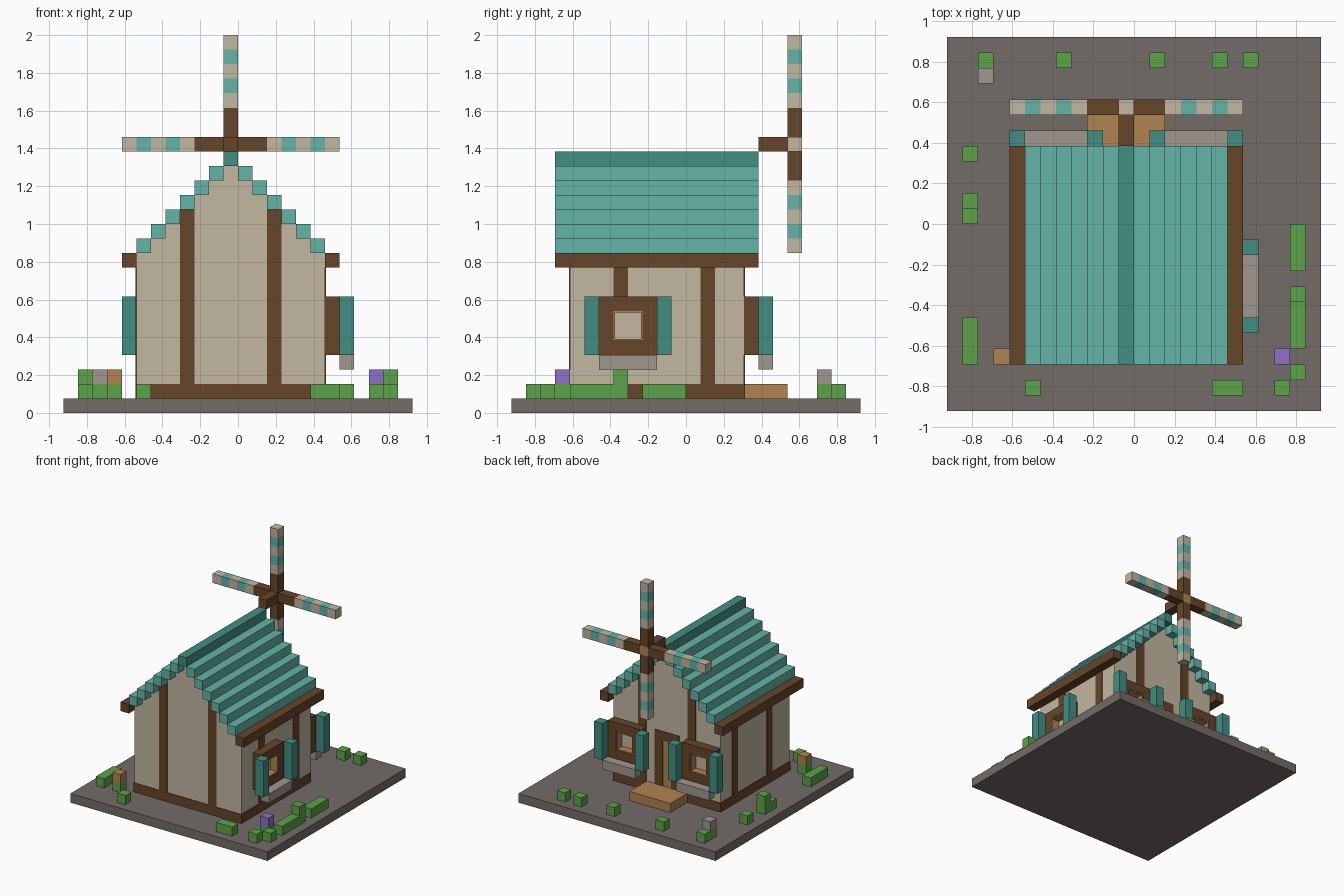
import bpy, bmesh

if "Cube" in bpy.data.objects:
    bpy.data.objects.remove(bpy.data.objects["Cube"], do_unlink=True)

V = 1 / 13          # size of one block
T = 0.06            # plate thickness in blocks (under 0.005 units)


def srgb(h):
    c = [int(h[i:i + 2], 16) / 255 for i in (0, 2, 4)]
    return [x / 12.92 if x <= 0.04045 else ((x + 0.055) / 1.055) ** 2.4 for x in c] + [1.0]


def material(name, h):
    m = bpy.data.materials.new(name)
    m.use_nodes = True
    m.diffuse_color = srgb(h)
    m.node_tree.nodes["Principled BSDF"].inputs["Base Color"].default_value = srgb(h)
    return m


STONE = material("dark stone", "736C68")
GREY = material("light grey", "A0978F")
PLASTER = material("plaster", "C2B7A0")
BROWN = material("dark timber", "664529")
WOOD = material("light wood", "B08350")
TEAL = material("light teal", "64B4A8")
DTEAL = material("dark teal", "428F83")
GREEN = material("leaf green", "5CA348")
PURPLE = material("purple", "9070C8")


def blocks(name, mat, boxes):
    """Boxes given in block units as (x0, x1, y0, y1, z0, z1)."""
    bm = bmesh.new()
    for x0, x1, y0, y1, z0, z1 in boxes:
        r = bmesh.ops.create_cube(bm, size=1)
        for v in r["verts"]:
            v.co = (V * (x1 if v.co.x > 0 else x0),
                    V * (y1 if v.co.y > 0 else y0),
                    V * (z1 if v.co.z > 0 else z0))
    return finish(name, mat, bm)


def finish(name, mat, bm):
    bmesh.ops.recalc_face_normals(bm, faces=bm.faces)
    me = bpy.data.meshes.new(name)
    bm.to_mesh(me)
    bm.free()
    me.materials.append(mat)
    ob = bpy.data.objects.new(name, me)
    bpy.context.collection.objects.link(ob)
    return ob


# Ground slab
blocks("ground_slab", STONE, [(-12, 12, -12, 12, 0, 1)])

# House body: stepped gable profile extruded front to back
heights = [11 + min(i, 12 - i) for i in range(13)]
profile = [(-7, 1)]
for i, h in enumerate(heights):
    profile += [(-7 + i, h), (-6 + i, h)]
profile.append((6, 1))
bm = bmesh.new()
face = bm.faces.new([bm.verts.new((x * V, -8 * V, z * V)) for x, z in profile])
ext = bmesh.ops.extrude_face_region(bm, geom=[face])
for v in ext["geom"]:
    if isinstance(v, bmesh.types.BMVert):
        v.co.y = 4 * V
finish("house_walls", PLASTER, bm)

# Timber frame: sill band and flush posts
blocks("sill_band", BROWN, [(-7 - T, 6 + T, -8 - T, 4 + T, 1, 2)])
posts = []
for x in (-4, 2):
    posts.append((x, x + 1, -8 - T, 4 + T, 2, 14))
for y in (-5, 1):
    posts.append((-7 - T, 6 + T, y, y + 1, 2, 10))
blocks("timber_posts", BROWN, posts)

# Roof: stepped rows, ridge and eaves beams
blocks("roof_rows", TEAL, [(-7 + i, -6 + i, -9, 5, h, h + 1)
                           for i, h in enumerate(heights) if i != 6])
blocks("roof_ridge", DTEAL, [(-1, 0, -9, 5, 17, 18)])
blocks("eaves_beams", BROWN, [(x, x + 1, -9, 5, 10, 11) for x in (-8, 6)])


def window(name, u, place):
    """Window four blocks wide from u; place maps along, outward, up."""
    def put(part, mat, boxes):
        blocks(name + "_" + part, mat, [place(*b) for b in boxes])
    put("frame", BROWN, [(u, u + 1, 0, 1, 4, 8), (u + 3, u + 4, 0, 1, 4, 8),
                         (u + 1, u + 3, 0, 1, 4, 5), (u + 1, u + 3, 0, 1, 7, 8)])
    put("pane", PLASTER, [(u + 1, u + 3, 0, 2 * T, 5, 7)])
    k = 0.1
    put("lining", WOOD, [(u + 1, u + 1 + k, 0, .97, 5, 7), (u + 3 - k, u + 3, 0, .97, 5, 7),
                         (u + 1, u + 3, 0, .97, 5, 5 + k), (u + 1, u + 3, 0, .97, 7 - k, 7)])
    put("shutters", DTEAL, [(u - 1, u, 1, 2, 4, 8), (u + 4, u + 5, 1, 2, 4, 8)])
    put("ledge", GREY, [(u, u + 4, 1, 2, 3, 4)])


def on_back(a, b, d0, d1, z0, z1):
    return (a, b, 4 + d0, 4 + d1, z0, z1)


def on_left(a, b, d0, d1, z0, z1):
    return (6 + d0, 6 + d1, a, b, z0, z1)


window("back_window_right", -7, on_back)
window("back_window_left", 2, on_back)
window("side_window", -6, on_left)

# Back door and porch step
blocks("door_frame", BROWN, [(-2, -1, 4, 4 + T, 2, 7), (0, 1, 4, 4 + T, 2, 7),
                             (-2, 1, 4, 4 + T, 7, 8)])
blocks("door_panel", WOOD, [(-1, 0, 4, 4 + T / 2, 2, 7)])
blocks("porch_step", WOOD, [(-3, 2, 4, 7, 1, 2)])

# Windmill: axle, hub, and four striped arms around the hub block
blocks("axle", BROWN, [(-1, 0, 5, 7, 18, 19)])
blocks("hub", WOOD, [(-1, 0, 7, 8, 18, 19)])


def arm_cells(steps):
    cells = []
    for n in steps:
        for s in (n, -n):
            cells.append((-1 + s, s, 7, 8, 18, 19))
            cells.append((-1, 0, 7, 8, 18 + s, 19 + s))
    return cells


blocks("sail_arms", BROWN, arm_cells((1, 2)))
blocks("sail_pale_stripes", PLASTER, arm_cells((3, 5, 7)))
blocks("sail_teal_stripes", TEAL, arm_cells((4, 6)))

# Bushes: (x, y, length x, length y, height)
bushes = [(-10, 10, 1, 1, 1), (-5, 10, 1, 1, 1), (1, 10, 1, 1, 1), (5, 10, 1, 1, 1),
          (7, 10, 1, 1, 1), (-11, 4, 1, 1, 1), (-11, 0, 1, 1, 1), (-11, 1, 1, 1, 2),
          (-11, -9, 1, 3, 1), (10, -3, 1, 3, 1), (10, -8, 1, 3, 1), (10, -5, 1, 1, 2),
          (10, -10, 1, 1, 1), (9, -11, 1, 1, 1), (5, -11, 2, 1, 1), (-7, -11, 1, 1, 1)]
blocks("bushes", GREEN, [(x, x + w, y, y + d, 1, 1 + h) for x, y, w, d, h in bushes])

# Flowers: a bloom block on a green stem block
for name, mat, x, y in (("grey_flower", GREY, -10, 9), ("wood_flower", WOOD, -9, -9),
                        ("purple_flower", PURPLE, 9, -9)):
    blocks(name + "_stem", GREEN, [(x, x + 1, y, y + 1, 1, 2)])
    blocks(name + "_bloom", mat, [(x, x + 1, y, y + 1, 2, 3)])
